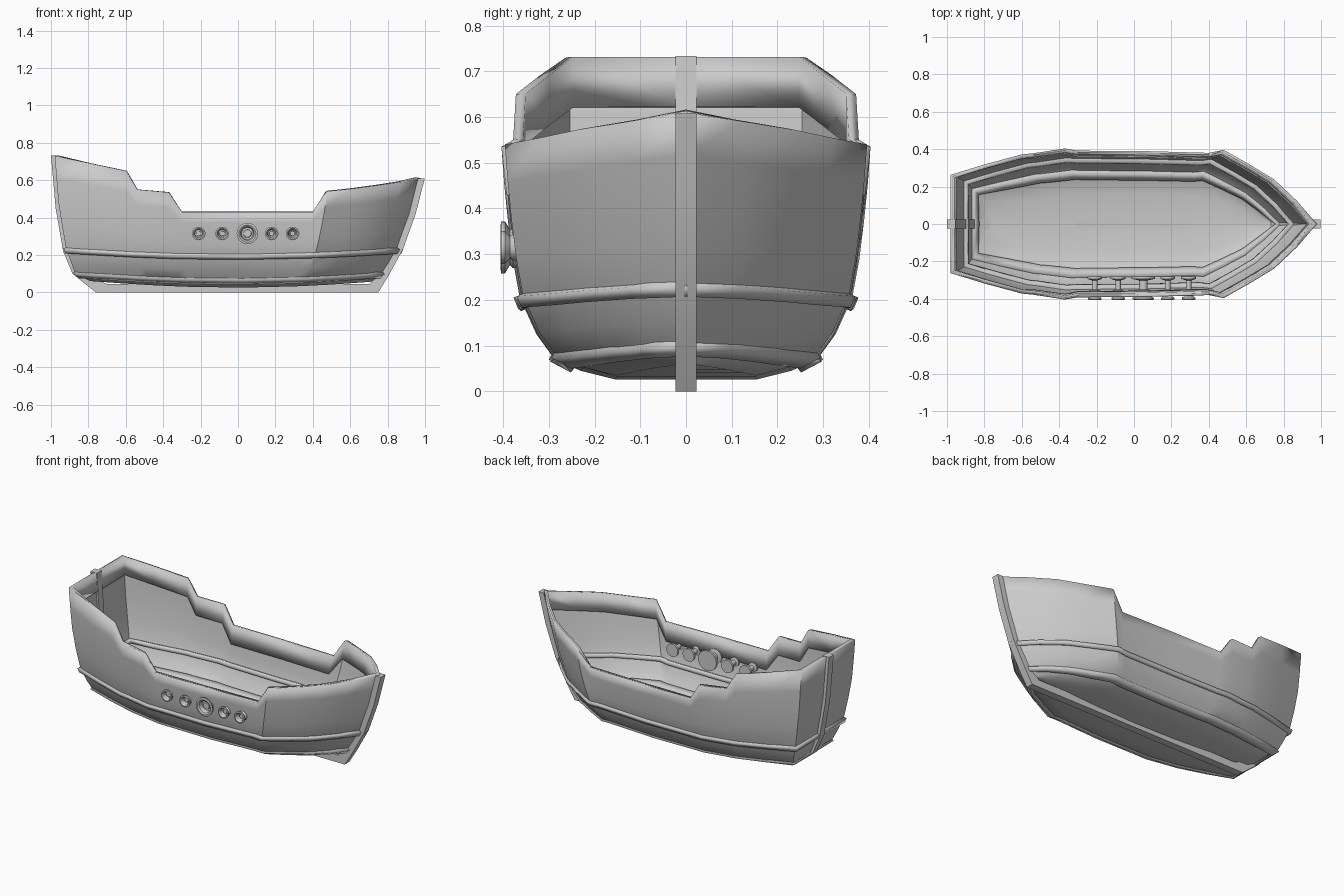
import bpy, bmesh, math

if "Cube" in bpy.data.objects:
    bpy.data.objects.remove(bpy.data.objects["Cube"])


def curve(pts, v):
    """Linear interpolation through (input, output) pairs."""
    if v <= pts[0][0]:
        return pts[0][1]
    for (a, p), (b, q) in zip(pts, pts[1:]):
        if v <= b:
            return p + (q - p) * (v - a) / (b - a)
    return pts[-1][1]


# Hull shape: stern and bow rake, section width factor
STERN = [(.025, -.73), (.05, -.77), (.1, -.87), (.23, -.918), (.45, -.957), (.73, -.98)]
BOW = [(.025, .71), (.05, .745), (.1, .79), (.23, .867), (.42, .93), (.61, .978)]
SECTION = [(.026, .39), (.045, .58), (.07, .72), (.12, .81), (.2, .90), (.3, .945),
           (.43, .98), (.54, 1)]
# Sheer line: x, half width, top z
SHEER = [(-.98, .263, .73), (-.8, .318, .692), (-.6, .372, .65), (-.54, .378, .55),
         (-.37, .404, .535), (-.3, .4, .43), (.05, .398, .43), (.4, .388, .43),
         (.48, .396, .54), (.62, .317, .555), (.75, .238, .572), (.87, .125, .59),
         (.978, 0, .61)]


def station(x, w, top):
    s, b = curve(STERN, top), curve(BOW, top)
    return (x - s) / (b - s), w, top


half = [station(*p) for p in SHEER]
right = [(u, -w, t) for u, w, t in half]
LOOP = [(0, 0, .73)] + right + half[-2::-1]


def rise(u):
    return .035 * (2 * u - 1) ** 2


def low(zm):
    """Row at a fixed height amidships, sweeping up at the ends."""
    f = curve(SECTION, zm)
    return lambda u, w, t: (1, zm + rise(u), w * f)


def high(k):
    """Row at fraction k between the upper wale and the sheer."""
    def row(u, w, t):
        z0 = .2 + rise(u)
        z = z0 + (t - z0) * k
        return 1, z, w * curve(SECTION, z - rise(u) * (1 - k))
    return row


def drop(d):
    """Row at distance d below the sheer, slightly inside the hull."""
    def row(u, w, t):
        return .998, t - d, w * .995 * curve(SECTION, t - d)
    return row


def bottom(u, w, t):
    return .94, .026 + rise(u), 0


def strip(name, rows, thick, offset):
    bm = bmesh.new()
    grid = []
    for r in rows:
        line = []
        for u, w, t in LOOP:
            k, z, y = r(u, w, t)
            s, b = curve(STERN, z), curve(BOW, z)
            line.append(bm.verts.new((k * (s + (b - s) * u), y, z)))
        grid.append(line)
    n = len(LOOP)
    for a, b in zip(grid, grid[1:]):
        for j in range(n):
            m = (j + 1) % n
            bm.faces.new((a[j], a[m], b[m], b[j]))
    bmesh.ops.remove_doubles(bm, verts=bm.verts, dist=.0005)
    bmesh.ops.dissolve_degenerate(bm, edges=bm.edges, dist=.0005)
    ob = finish(name, bm)
    mod = ob.modifiers.new("thickness", 'SOLIDIFY')
    mod.thickness = thick
    mod.offset = offset
    mod.use_even_offset = True
    return ob


def finish(name, bm, angle=30):
    me = bpy.data.meshes.new(name)
    bm.to_mesh(me)
    bm.free()
    ob = bpy.data.objects.new(name, me)
    bpy.context.collection.objects.link(ob)
    bpy.ops.object.select_all(action='DESELECT')
    ob.select_set(True)
    bpy.context.view_layer.objects.active = ob
    bpy.ops.object.shade_smooth_by_angle(angle=math.radians(angle))
    return ob


# Hull shell, thickened bulwark and two wales
strip("hull", [bottom] + [low(z) for z in (.026, .045, .07, .12, .2)]
      + [high(k) for k in (.25, .5, .75, 1)], .012, -1)
strip("bulwark_lining", [drop(.11), drop(0)], .02, -1)
strip("upper_wale", [low(.18), low(.205)], .045, -.4)
strip("lower_wale", [low(.052), low(.075)], .04, -.4)

# Keel with stem and stern post
KEEL = [(-1, .733), (-.975, .45), (-.935, .22), (-.885, .1), (-.76, 0), (.75, 0),
        (.805, .09), (.882, .23), (.95, .42), (.998, .608), (.962, .608), (.915, .42),
        (.845, .23), (.765, .1), (.7, .045), (-.7, .045), (-.84, .1), (-.895, .23),
        (-.935, .45), (-.955, .733)]
bm = bmesh.new()
face = bm.faces.new([bm.verts.new((x, -.023, z)) for x, z in KEEL])
ext = bmesh.ops.extrude_face_region(bm, geom=[face])
bmesh.ops.translate(bm, vec=(0, .046, 0),
                    verts=[v for v in ext["geom"] if isinstance(v, bmesh.types.BMVert)])
bmesh.ops.recalc_face_normals(bm, faces=bm.faces)
finish("keel", bm)

# Round studs through the near side: (radius factor, y) profile, turned
STUD = [(0, -.28), (1.1, -.28), (1.1, -.293), (.4, -.302), (.4, -.35), (.8, -.355),
        (.8, -.378), (.68, -.385), (1, -.396), (1, -.404), (.8, -.406), (.65, -.4),
        (.55, -.375), (.4, -.372), (.35, -.385), (0, -.385)]
for i, (x, r) in enumerate([(-.21, .036), (-.085, .036), (.05, .057), (.18, .036), (.292, .036)]):
    bm = bmesh.new()
    vs = [bm.verts.new((x + k * r, y, .315)) for k, y in STUD]
    es = [bm.edges.new(p) for p in zip(vs, vs[1:])]
    bmesh.ops.spin(bm, geom=vs + es, cent=(x, 0, .315), axis=(0, 1, 0),
                   angle=2 * math.pi, steps=24, use_duplicate=False)
    bmesh.ops.remove_doubles(bm, verts=bm.verts, dist=.0003)
    bmesh.ops.recalc_face_normals(bm, faces=bm.faces)
    finish(f"side_stud_{i + 1}", bm)
